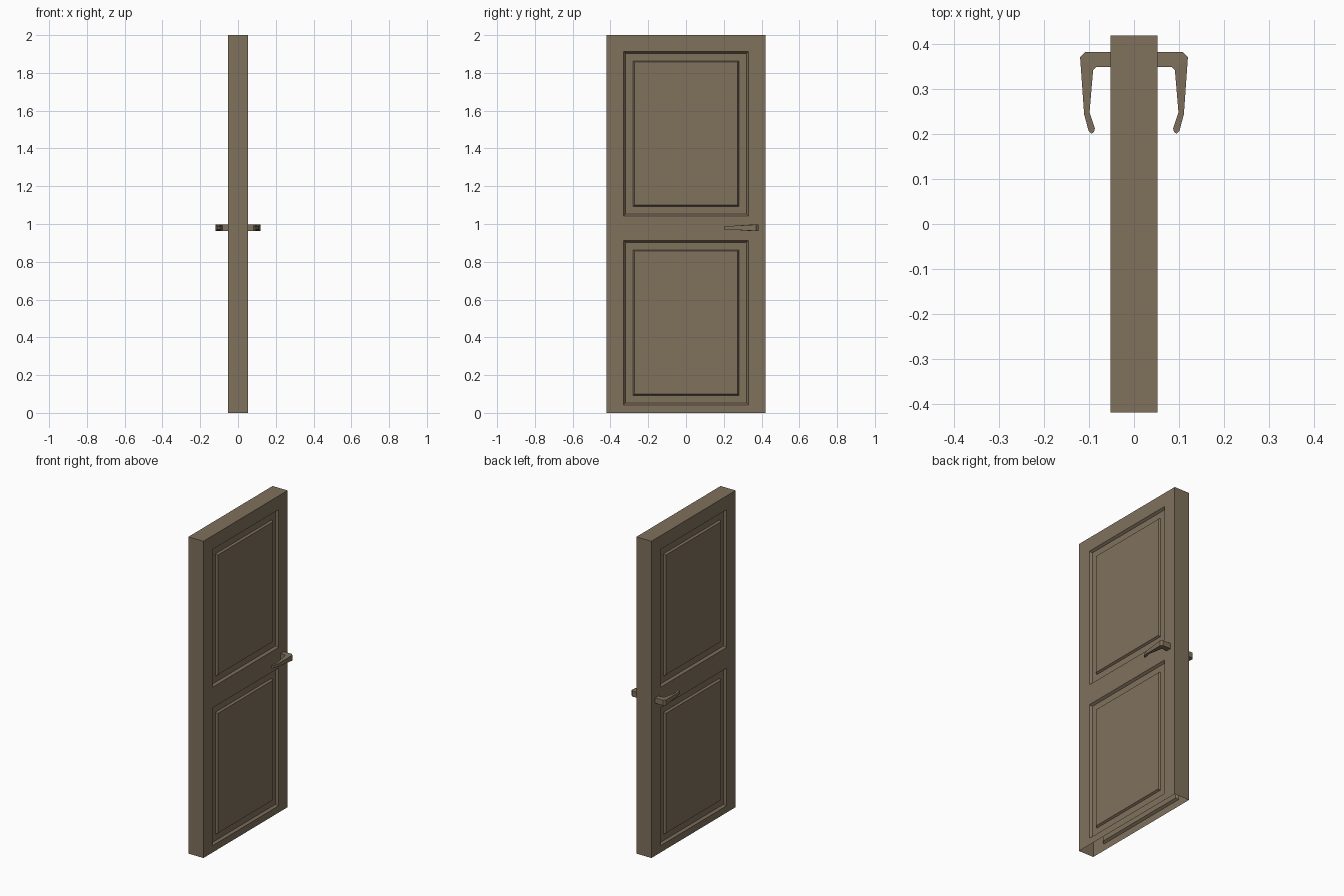
import bpy
import bmesh
from mathutils import Vector

cube = bpy.data.objects.get("Cube")
if cube:
    bpy.data.objects.remove(cube, do_unlink=True)

wood = bpy.data.materials.new("brown wood")
wood.use_nodes = True
colour = (0.215, 0.165, 0.108, 1)
wood.diffuse_color = colour
wood.node_tree.nodes["Principled BSDF"].inputs["Base Color"].default_value = colour


def add_object(name, bm):
    mesh = bpy.data.meshes.new(name)
    bm.to_mesh(mesh)
    bm.free()
    mesh.materials.append(wood)
    obj = bpy.data.objects.new(name, mesh)
    bpy.context.collection.objects.link(obj)
    return obj


# Door leaf: a box cut along the panel borders
bm = bmesh.new()
bmesh.ops.create_cube(bm, size=1)
for v in bm.verts:
    v.co = Vector((v.co.x * 0.105, v.co.y * 0.84, v.co.z * 2 + 1))
panel_y = 0.33
panel_z = [(0.043, 0.913), (1.043, 1.913)]
cuts = [((0, s * panel_y, 0), (0, 1, 0)) for s in (-1, 1)]
cuts += [((0, 0, z), (0, 0, 1)) for pair in panel_z for z in pair]
for point, normal in cuts:
    bmesh.ops.bisect_plane(bm, geom=bm.verts[:] + bm.edges[:] + bm.faces[:],
                           plane_co=point, plane_no=normal)


def is_panel(face):
    c = face.calc_center_median()
    return (abs(face.normal.x) > 0.9 and abs(c.y) < panel_y
            and any(low < c.z < high for low, high in panel_z))


# Panels on both sides: sloped recess, flat border, raised field
bm.normal_update()
panels = [f for f in bm.faces if is_panel(f)]
for thickness, depth in ((0.014, -0.014), (0.056, 0), (0.01, 0.012)):
    bmesh.ops.inset_individual(bm, faces=panels, thickness=thickness, depth=depth)

# The leaf is a hollow shell, open underneath
bottom = [f for f in bm.faces if f.calc_center_median().z < 0.001]
bmesh.ops.delete(bm, geom=bottom, context='FACES')
add_object("door_leaf", bm)

# Lever handle: paired outer and inner outline points, tapering to the tip
sections = [
    ((0.050, 0.383), (0.050, 0.350), 0.017),
    ((0.109, 0.383), (0.083, 0.350), 0.017),
    ((0.120, 0.371), (0.091, 0.343), 0.017),
    ((0.111, 0.244), (0.099, 0.248), 0.010),
    ((0.101, 0.207), (0.087, 0.213), 0.008),
    ((0.095, 0.201), (0.089, 0.205), 0.008),
]
centre = 0.98
bm = bmesh.new()
rings = []
for outer, inner, half in sections:
    corners = ((outer, -half), (outer, half), (inner, half), (inner, -half))
    rings.append([bm.verts.new((p[0], p[1], centre + h)) for p, h in corners])
for a, b in zip(rings, rings[1:]):
    for i in range(4):
        j = (i + 1) % 4
        bm.faces.new((a[i], a[j], b[j], b[i]))
bm.faces.new(rings[0])
bm.faces.new(rings[-1])
bmesh.ops.recalc_face_normals(bm, faces=bm.faces[:])
handle = add_object("lever_handles", bm)
mirror = handle.modifiers.new("both sides", 'MIRROR')
mirror.use_mirror_merge = False
